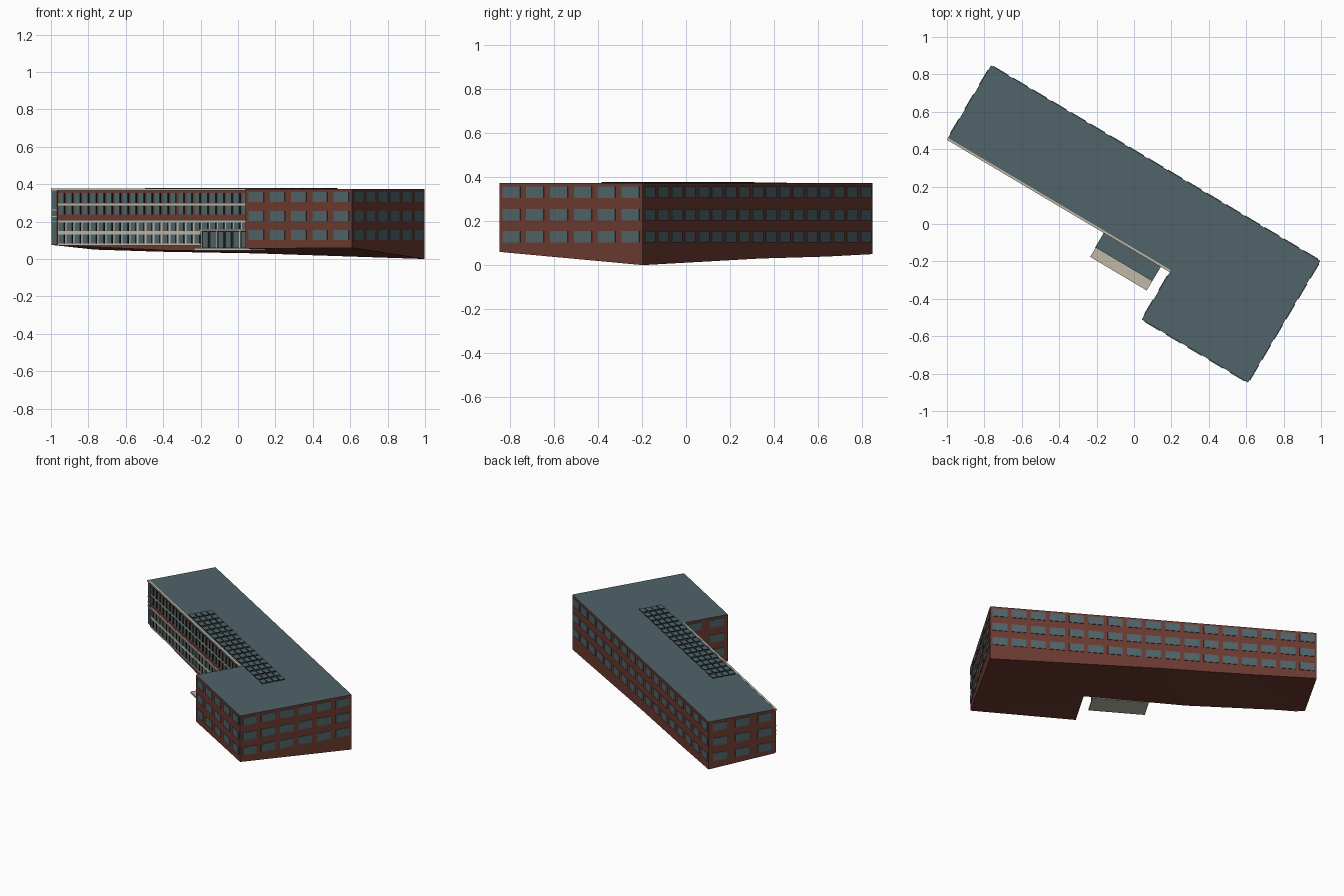
import bpy, bmesh, math

if "Cube" in bpy.data.objects:
    bpy.data.objects.remove(bpy.data.objects["Cube"])

ANG = math.radians(30.7)
CA, SA = math.cos(ANG), math.sin(ANG)
LEN, WING_D, END_D, INNER, TOP = 2.047, 0.455, 0.757, 1.386, 0.374


def P(u, v, z):
    """u runs along the back wall, v runs toward the front."""
    return (-0.764 + u * CA - v * SA, 0.848 - u * SA - v * CA, z)


def material(name, col):
    m = bpy.data.materials.new(name)
    m.diffuse_color = (*col, 1)
    m.use_nodes = True
    m.node_tree.nodes["Principled BSDF"].inputs["Base Color"].default_value = m.diffuse_color
    return m


BRICK = material("red_brick", (0.150, 0.042, 0.030))
SLATE = material("slate_blue", (0.080, 0.126, 0.138))
CREAM = material("cream_stone", (0.52, 0.48, 0.39))
DARK = material("dark_frame", (0.012, 0.016, 0.018))


def box(bm, u0, u1, v0, v1, z0, z1):
    vs = [bm.verts.new(P(u, v, z)) for z in (z0, z1)
          for u, v in ((u0, v0), (u1, v0), (u1, v1), (u0, v1))]
    for f in ((0, 1, 2, 3), (4, 5, 6, 7), (0, 1, 5, 4),
              (1, 2, 6, 5), (2, 3, 7, 6), (3, 0, 4, 7)):
        bm.faces.new([vs[i] for i in f])


def finish(name, bm, mats, top_index=0):
    bmesh.ops.recalc_face_normals(bm, faces=bm.faces[:])
    bm.normal_update()
    for f in bm.faces:
        if f.normal.z > 0.7:
            f.material_index = top_index
    me = bpy.data.meshes.new(name)
    bm.to_mesh(me)
    bm.free()
    for m in mats:
        me.materials.append(m)
    ob = bpy.data.objects.new(name, me)
    bpy.context.collection.objects.link(ob)
    return ob


def boxes(name, items, mats, top_index=0):
    bm = bmesh.new()
    for it in items:
        box(bm, *it)
    return finish(name, bm, mats, top_index)


# Main L-shaped block: level roof, footing that follows the slope
outline = [(0, 0, 0.05), (0.4, 0, 0.039), (1.0, 0, 0.03), (LEN, 0, 0.0),
           (LEN, END_D, 0.06), (INNER, END_D, 0.055), (INNER, WING_D, 0.052),
           (0.75, WING_D, 0.045), (0, WING_D, 0.075)]
bm = bmesh.new()
low = [bm.verts.new(P(*p)) for p in outline]
high = [bm.verts.new(P(u, v, TOP)) for u, v, z in outline]
n = len(outline)
for i in range(n):
    j = (i + 1) % n
    bm.faces.new((low[i], low[j], high[j], high[i]))
bm.faces.new(high)
base = bm.faces.new(low)
bmesh.ops.triangulate(bm, faces=[base])
finish("main_block", bm, [BRICK, SLATE], 1)

# Regular windows on the plain walls, three storeys
ROWS = ((0.102, 0.155), (0.204, 0.256), (0.305, 0.358))
W, T = 0.0925, 0.004


def spans(start, end, count):
    pitch = (end - start) / count
    return [(start + (i + 0.5) * pitch - W / 2,
             start + (i + 0.5) * pitch + W / 2) for i in range(count)]


def windows_u(name, start, end, count, v, out):
    v0, v1 = sorted((v - out * 0.002, v + out * T))
    boxes(name, [(a, b, v0, v1, z0, z1) for a, b in spans(start, end, count)
                 for z0, z1 in ROWS], [SLATE])


def windows_v(name, start, end, count, u, out):
    u0, u1 = sorted((u - out * 0.002, u + out * T))
    boxes(name, [(u0, u1, a, b, z0, z1) for a, b in spans(start, end, count)
                 for z0, z1 in ROWS], [SLATE])


windows_u("back_windows", 0, LEN, 17, 0, -1)
windows_u("wing_front_windows", INNER, LEN, 5, END_D, 1)
windows_v("right_end_windows", 0, END_D, 6, LEN, 1)
windows_v("left_end_windows", 0, WING_D, 3, 0, -1)
windows_v("inner_wing_windows", WING_D, END_D, 2, INNER, -1)

# Long front facade: narrow panes, dark mullions and cream bands
F0, F1, COLS = 0.042, INNER - 0.006, 27
pitch = (F1 - F0) / COLS
STRIPS = ((0.300, 0.352), (0.237, 0.284), (0.150, 0.196), (0.083, 0.130))
panes, mullions = [], []
for i in range(COLS):
    a = F0 + i * pitch
    for z0, z1 in STRIPS:
        panes.append((a + 0.004, a + 0.034, WING_D - 0.002, WING_D + 0.003, z0, z1))
        mullions.append((a + 0.034, a + 0.042, WING_D - 0.002, WING_D + 0.005, z0, z1))
boxes("facade_panes", panes, [SLATE])
boxes("facade_mullions", mullions, [DARK])
boxes("facade_lower_panel",
      [(F0, F1, WING_D - 0.002, WING_D + 0.0015, 0.075, 0.2)], [CREAM])
boxes("facade_bands", [(F0, F1, WING_D - 0.002, WING_D + d, z0, z1)
                       for z0, z1, d in ((0.286, 0.296, 0.004),
                                         (0.198, 0.209, 0.008),
                                         (0.131, 0.149, 0.004),
                                         (0.072, 0.082, 0.007))], [CREAM])
boxes("facade_cornice",
      [(0, INNER, WING_D - 0.004, WING_D + 0.008, 0.366, 0.3755)], [CREAM])

# Glazed bay at the far end of the facade with thin cream rails
boxes("end_bay", [(0, 0.036, WING_D - 0.002, WING_D + 0.004, 0.08, 0.366)], [SLATE])
boxes("end_bay_rails", [(0, 0.036, WING_D - 0.002, WING_D + 0.007, z, z + 0.004)
                        for z in (0.2, 0.225, 0.26)], [CREAM])

# Entrance: porch with flat roof, glazed front, posts and a stone platform
E0, E1, EV = 0.975, 1.33, 0.552
boxes("porch_body", [(E0 + 0.01, E1 - 0.01, WING_D, EV - 0.012, 0.055, 0.15)], [DARK])
boxes("porch_roof", [(E0, E1, WING_D, EV, 0.15, 0.16)], [CREAM, SLATE], 1)
step = (E1 - E0 - 0.02) / 7
boxes("porch_glass",
      [(E0 + 0.018 + i * step, E0 + 0.002 + (i + 1) * step, EV - 0.014, EV - 0.009,
        0.062, 0.143) for i in range(7)]
      + [(u - 0.001, u + 0.004, WING_D + 0.012, EV - 0.022, 0.062, 0.143)
         for u in (E0 + 0.007, E1 - 0.01)], [SLATE])
boxes("porch_posts",
      [(E0 + 0.006 + i * step, E0 + 0.014 + i * step, EV - 0.012, EV - 0.004, 0.055, 0.15)
       for i in (0, 2, 5, 7)], [CREAM])
boxes("platform", [(E0 + 0.003, E1, WING_D, 0.61, 0.045, 0.058)], [CREAM])

# Low roof panels with dark rims in a strip beside the front edge
R0, R1, NR = 0.57, 1.69, 17
rp = (R1 - R0) / NR
boxes("roof_panels",
      [(R0 + i * rp, R0 + i * rp + 0.052, 0.285 + j * 0.04, 0.285 + j * 0.04 + 0.034,
        TOP - 0.001, TOP + 0.005) for i in range(NR) for j in range(4)],
      [DARK, SLATE], 1)
